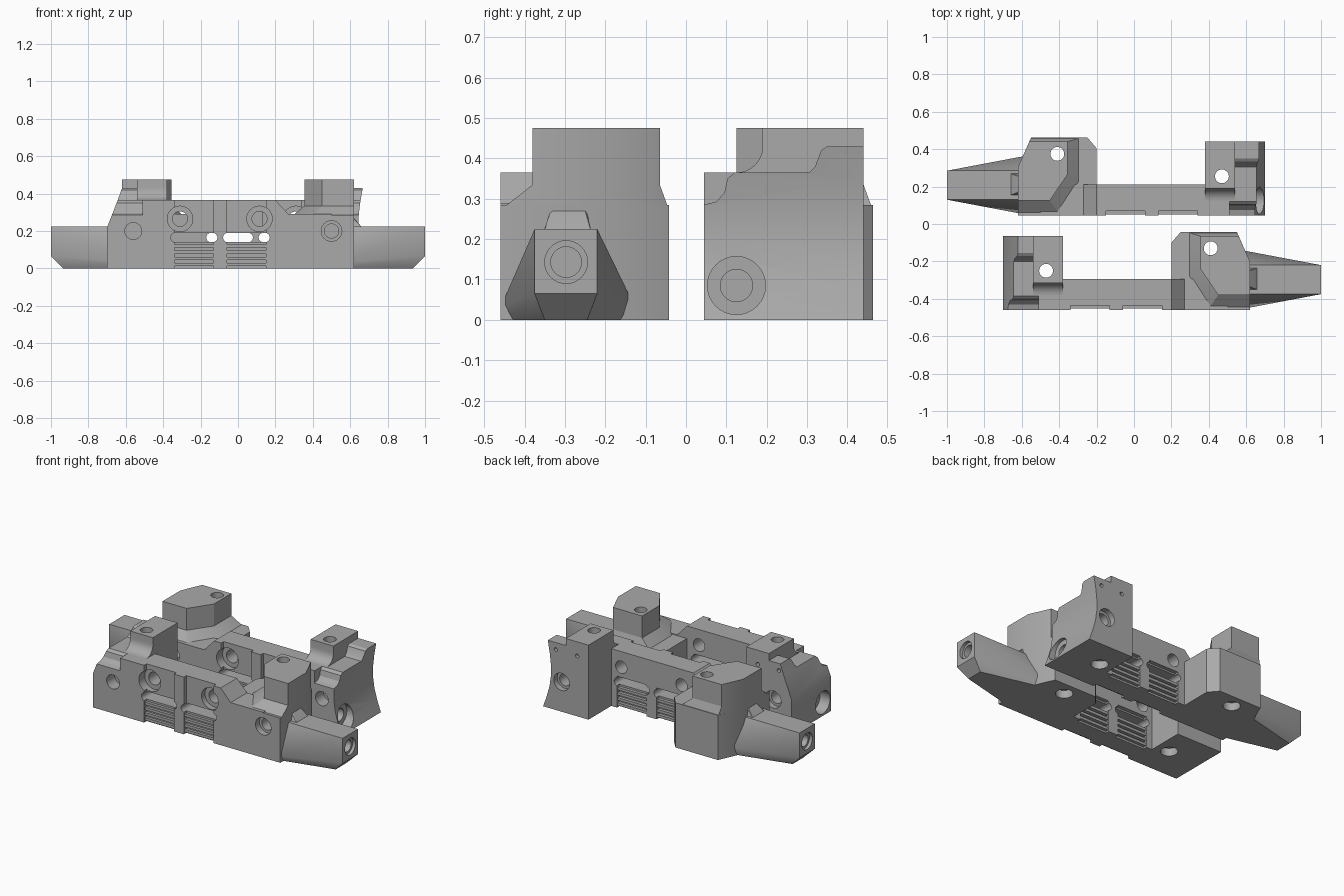
import bpy, bmesh, math
from mathutils import Matrix, Vector

if "Cube" in bpy.data.objects:
    bpy.data.objects.remove(bpy.data.objects["Cube"])

grey = bpy.data.materials.new("machined_grey")
grey.use_nodes = True
grey.diffuse_color = (0.4, 0.4, 0.4, 1)
grey.node_tree.nodes["Principled BSDF"].inputs["Base Color"].default_value = (0.4, 0.4, 0.4, 1)


def make(name, bm):
    bmesh.ops.recalc_face_normals(bm, faces=bm.faces)
    mesh = bpy.data.meshes.new(name)
    bm.to_mesh(mesh)
    bm.free()
    mesh.materials.append(grey)
    ob = bpy.data.objects.new(name, mesh)
    bpy.context.scene.collection.objects.link(ob)
    return ob


def prism(name, pts, axis, a, b):
    """Extrude a 2D outline along an axis, from a to b."""
    bm = bmesh.new()
    place = {"x": lambda p: (a, p[0], p[1]), "y": lambda p: (p[0], a, p[1]), "z": lambda p: (p[0], p[1], a)}
    face = bm.faces.new([bm.verts.new(place[axis](p)) for p in pts])
    out = bmesh.ops.extrude_face_region(bm, geom=[face])["geom"]
    shift = Vector([(b - a) * (axis == k) for k in "xyz"])
    bmesh.ops.translate(bm, vec=shift, verts=[v for v in out if isinstance(v, bmesh.types.BMVert)])
    return make(name, bm)


def box(name, x, y, z):
    return prism(name, [(x[0], y[0]), (x[1], y[0]), (x[1], y[1]), (x[0], y[1])], "z", *z)


def hull(name, pts):
    bm = bmesh.new()
    for p in pts:
        bm.verts.new(p)
    bmesh.ops.convex_hull(bm, input=bm.verts[:])
    bmesh.ops.delete(bm, geom=[v for v in bm.verts if not v.link_faces], context="VERTS")
    return make(name, bm)


def disc(u, v, r, n=32):
    return [(u + r * math.cos(i * math.tau / n), v + r * math.sin(i * math.tau / n)) for i in range(n)]


def hole(axis, u, v, r, a, b):
    return prism("hole_cutter", disc(u, v, r), axis, a, b)


def slot(x0, x1, z0, z1):
    """Round-ended slot cut through the wall."""
    r = (z1 - z0) / 2
    pts = []
    for cx, start in ((x1 - r, -90), (x0 + r, 90)):
        for i in range(9):
            t = math.radians(start + i * 22.5)
            pts.append((cx + r * math.cos(t), z0 + r + r * math.sin(t)))
    return prism("slot_cutter", pts, "y", -0.6, -0.2)


def bounds(ob):
    return [(min(c), max(c)) for c in zip(*[v.co for v in ob.data.vertices])]


def cut(ob, cutters, op="DIFFERENCE"):
    lim = bounds(ob)
    for c in cutters:
        if all(p[0] < q[1] and q[0] < p[1] for p, q in zip(lim, bounds(c))):
            m = ob.modifiers.new("cut", "BOOLEAN")
            m.object, m.operation, m.solver = c, op, "EXACT"
    bpy.context.view_layer.update()
    baked = bpy.data.meshes.new_from_object(ob.evaluated_get(bpy.context.evaluated_depsgraph_get()))
    ob.modifiers.clear()
    ob.data = baked


BAYS = ((-0.34, -0.13), (-0.06, 0.15))


def build(side, end_profile):
    parts = []
    # Wall with a dip beside the nose block
    parts.append(prism("wall", [(-0.5, 0), (0.5, 0), (0.5, 0.29), (0.27, 0.29),
                                (0.2, 0.365), (-0.5, 0.365)], "y", -0.46, -0.295))
    # End block: side profile trimmed by a stepped, rounded outline
    end = prism("end_block", end_profile + [(-0.5, 0.43), (-0.5, 0)], "y", -0.46, -0.065)
    outline = [(-0.46, -0.01), (-0.46, 0.285), (-0.43, 0.293), (-0.41, 0.315), (-0.402, 0.35), (-0.385, 0.365),
               (-0.2, 0.365), (-0.185, 0.38), (-0.17, 0.42), (-0.155, 0.43), (-0.06, 0.43), (-0.06, -0.01)]
    trim = prism("trim", outline, "x", -0.8, -0.4)
    cut(end, [trim], "INTERSECT")
    bpy.data.objects.remove(trim)
    parts.append(end)
    parts.append(box("end_block_inner", (-0.51, -0.38), (-0.46, -0.065), (0, 0.365)))
    # End post with a curved foot
    foot = [(-0.38 + 0.065 * math.sin(t), 0.43 - 0.065 * math.cos(t))
            for t in [i * math.pi / 16 for i in range(9)]]
    parts.append(prism("end_post", [(-0.38, 0.3)] + foot +
                       [(-0.315, 0.475), (-0.065, 0.475), (-0.065, 0.3)], "x", -0.54, -0.38))
    # Nose block, its post and the flared foot between them
    plan = [(0.2, -0.46), (0.62, -0.46), (0.62, -0.2), (0.55, -0.042), (0.25, -0.042), (0.2, -0.1)]
    top = [(0.45, -0.38), (0.62, -0.38), (0.62, -0.2), (0.56, -0.065), (0.355, -0.065), (0.355, -0.24)]
    wide = [(0.4, -0.45), (0.62, -0.45), (0.62, -0.2), (0.55, -0.045), (0.29, -0.045), (0.29, -0.28)]
    parts.append(prism("nose_block", plan, "z", 0, 0.285))
    parts.append(prism("nose_post", top, "z", 0.2, 0.475))
    parts.append(hull("nose_post_foot", [(x, y, 0.28) for x, y in wide] + [(x, y, 0.335) for x, y in top]))
    # Tapered nose
    parts.append(hull("nose", [(1, y, z) for y in (-0.375, -0.22) for z in (0.065, 0.225)]
                      + [(0.935, -0.35, 0), (0.935, -0.245, 0), (0.53, -0.45, 0), (0.53, -0.145, 0)]
                      + [(0.55, -0.46, 0.03), (0.55, -0.135, 0.05), (0.55, -0.375, 0.225), (0.55, -0.22, 0.225)]))
    parts.append(hull("nose_ramp", [(x, y, 0.2) for x in (0.6, 0.68) for y in (-0.36, -0.23)]
                      + [(0.6, -0.33, 0.285), (0.6, -0.25, 0.285), (0.62, -0.33, 0.27), (0.62, -0.25, 0.27)]))

    # Cutters: bays, slots and bored holes
    cutters = [slot(-0.36, -0.11, 0.14, 0.19), slot(-0.08, 0.17, 0.14, 0.19)]
    for x in BAYS:
        cutters.append(box("bay_cutter", x, (-0.5, -0.435), (-0.1, 0.5)))
        cutters.append(box("rear_bay_cutter", x, (-0.32, -0.2), (-0.1, 0.2)))
    for x in (-0.31, 0.115):
        cutters.append(hole("y", x, 0.265, 0.068, -0.5, -0.4))
        cutters.append(hole("y", x, 0.265, 0.04, -0.42, -0.2))
    for x, y in ((-0.47, -0.25), (0.41, -0.13)):
        cutters.append(hole("z", x, y, 0.037, -0.1, 0.6))
        cutters.append(hole("z", x, y, 0.05, -0.1, 0.05))
    cutters.append(hole("y", -0.56, 0.2, 0.045, -0.5, -0.38))
    cutters.append(hole("y", 0.5, 0.2, 0.055, -0.5, -0.42))
    cutters.append(hole("y", 0.5, 0.2, 0.038, -0.43, -0.3))
    cutters.append(hole("y", -0.57, 0.19, 0.055, -0.1, 0))
    cutters.append(hole("y", -0.57, 0.19, 0.038, -0.2, -0.09))
    for x in (-0.61, -0.46):
        cutters.append(hole("y", x, 0.385, 0.012, -0.12, 0))
    cutters.append(hole("x", -0.38, 0.085, 0.072, -0.8, -0.63))
    cutters.append(hole("x", -0.38, 0.085, 0.04, -0.64, -0.54))
    cutters.append(hole("x", -0.297, 0.143, 0.053, 0.98, 1.1))
    cutters.append(hole("x", -0.297, 0.143, 0.038, 0.75, 0.99))
    for ob in parts:
        cut(ob, cutters)
    for c in cutters:
        bpy.data.objects.remove(c)

    # Horizontal grip ribs on both faces of the wall
    for x in BAYS:
        for i in range(4):
            z = 0.012 + i * 0.033
            parts.append(box("front_rib", x, (-0.453, -0.43), (z, z + 0.017)))
            parts.append(box("rear_rib", x, (-0.325, -0.3), (z, z + 0.017)))

    # The back unit is the mirrored front unit
    for ob in parts:
        if side == "back":
            ob.data.transform(Matrix.Translation((0, 0.505, 0)) @ Matrix.Diagonal((-1, 1, 1, 1)))
            ob.data.flip_normals()
        ob.name = side + "_" + ob.name
        bpy.ops.object.select_all(action="DESELECT")
        ob.select_set(True)
        bpy.context.view_layer.objects.active = ob
        bpy.ops.object.shade_smooth_by_angle(angle=math.radians(28))


# Front unit has a bulging end, back unit a hollow saddle end
build("front", [(-0.7, 0), (-0.7, 0.22), (-0.645, 0.36), (-0.62, 0.43)])
build("back", [(-0.7, 0), (-0.675, 0.07), (-0.655, 0.14), (-0.645, 0.21),
               (-0.645, 0.28), (-0.653, 0.35), (-0.667, 0.43)])
